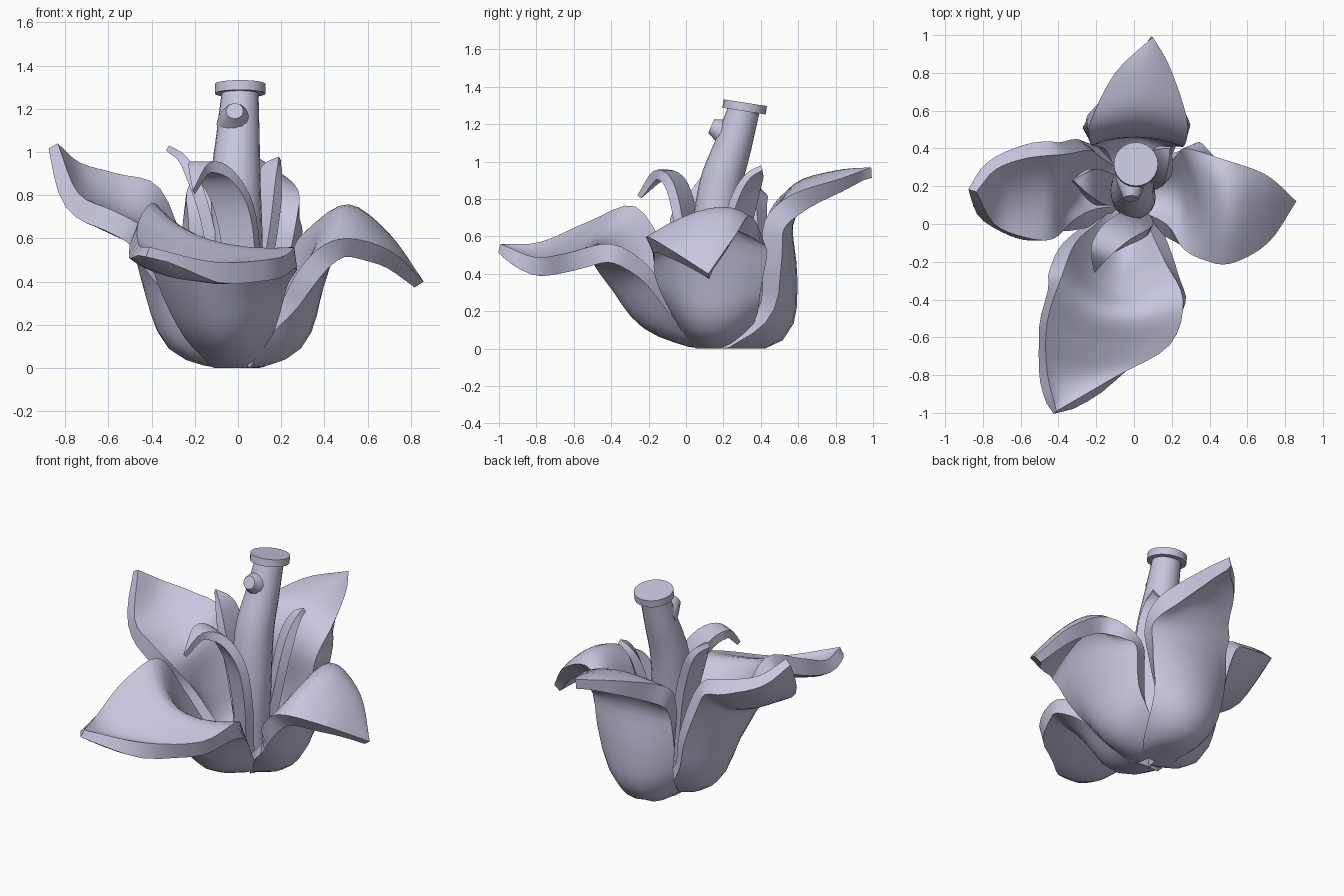
import bpy
import bmesh
from mathutils import Vector, Matrix

if "Cube" in bpy.data.objects:
    bpy.data.objects.remove(bpy.data.objects["Cube"])

lilac = bpy.data.materials.new("pale lilac")
lilac.use_nodes = True
lilac.diffuse_color = (0.58, 0.57, 0.74, 1)
lilac.node_tree.nodes["Principled BSDF"].inputs["Base Color"].default_value = lilac.diffuse_color


def resample(points, per_span):
    """Smooth curve through the guide points."""
    pts = [Vector(p) for p in points]
    pts = [pts[0] * 2 - pts[1]] + pts + [pts[-1] * 2 - pts[-2]]
    out = []
    for a, b, c, d in zip(pts, pts[1:], pts[2:], pts[3:]):
        for k in range(per_span):
            t = k / per_span
            out.append(b + (c - a) * t / 2 + (a * 2 - b * 5 + c * 4 - d) * t * t / 2
                       + (b * 3 - a - c * 3 + d) * t ** 3 / 2)
    return out + [pts[-2]]


def finish(name, bm):
    """Turn a bmesh into a smooth shaded object."""
    mesh = bpy.data.meshes.new(name)
    bm.to_mesh(mesh)
    bm.free()
    obj = bpy.data.objects.new(name, mesh)
    bpy.context.collection.objects.link(obj)
    mesh.materials.append(lilac)
    bpy.ops.object.select_all(action="DESELECT")
    obj.select_set(True)
    bpy.context.view_layer.objects.active = obj
    bpy.ops.object.shade_smooth_by_angle(angle=0.7)


def petal(name, left, middle, right, tip, thick=0.1, across=8):
    """Sheet lofted over three guide curves that meet at the tip, thickened outwards."""
    guides = [resample(g + [tip], 4) for g in (left, middle, right)]
    bm = bmesh.new()
    rows = []
    for a, m, b in zip(*guides):
        ctrl = m * 2 - (a + b) / 2
        row = []
        for j in range(across + 1):
            t = j / across
            row.append(bm.verts.new(a * (1 - t) ** 2 + ctrl * 2 * t * (1 - t) + b * t * t))
        rows.append(row)
    for r, s in zip(rows, rows[1:]):
        for j in range(across):
            bm.faces.new((r[j], r[j + 1], s[j + 1], s[j]))
    bmesh.ops.remove_doubles(bm, verts=bm.verts, dist=0.0005)
    bm.normal_update()

    # outer skin, thinner towards the tip
    end = Vector(tip)
    reach = thick * 4
    inner = list(bm.faces)
    rim = [e for e in bm.edges if e.is_boundary]
    outer = {}
    for v in list(bm.verts):
        depth = thick * (0.5 + 0.5 * min(1, (v.co - end).length / reach))
        co = v.co - v.normal * depth
        co.z = max(co.z, 0)
        outer[v] = bm.verts.new(co)
    for e in rim:
        a, b = e.verts
        bm.faces.new((a, b, outer[b], outer[a]))
    for f in inner:
        bm.faces.new([outer[v] for v in reversed(f.verts)])
    bmesh.ops.recalc_face_normals(bm, faces=bm.faces)
    finish(name, bm)


def leaf(name, path, side, width, tip):
    """Narrow inner leaf: guides offset sideways from one path."""
    side = Vector(side).normalized()
    taper = [width * w for w in (0.6, 0.9, 1, 0.9, 0.6)]
    mids = [Vector(p) for p in path]
    left = [p - side * w for p, w in zip(mids, taper)]
    right = [p + side * w for p, w in zip(mids, taper)]
    petal(name, left, mids, right, tip, thick=0.055, across=4)


def tube(name, path, radii, sides=20):
    """Round tube along a path with a radius at each guide point."""
    pts = resample(path, 4)
    rad = [r.x for r in resample([(r, 0, 0) for r in radii], 4)]
    bm = bmesh.new()
    rings = []
    for i, (p, r) in enumerate(zip(pts, rad)):
        along = pts[min(i + 1, len(pts) - 1)] - pts[max(i - 1, 0)]
        turn = Vector((0, 0, 1)).rotation_difference(along).to_matrix().to_4x4()
        ring = bmesh.ops.create_circle(bm, segments=sides, radius=r,
                                       matrix=Matrix.Translation(p) @ turn)
        rings.append(ring["verts"])
    for r, s in zip(rings, rings[1:]):
        for j in range(sides):
            k = (j + 1) % sides
            bm.faces.new((r[j], r[k], s[k], s[j]))
    bm.faces.new(rings[0])
    bm.faces.new(rings[-1])
    bmesh.ops.recalc_face_normals(bm, faces=bm.faces)
    finish(name, bm)


# four large outer petals
petal("front_petal",
      [(.03, .12, .08), (.1, -.06, .25), (.17, -.21, .45), (.26, -.4, .56), (.19, -.64, .51), (-.1, -.81, .49)],
      [(-.02, .12, .08), (-.06, -.17, .19), (-.1, -.34, .41), (-.12, -.47, .59), (-.2, -.64, .55), (-.32, -.82, .5)],
      [(-.07, .12, .08), (-.2, 0, .25), (-.31, -.1, .5), (-.38, -.27, .76), (-.46, -.52, .68), (-.46, -.78, .57)],
      (-.41, -.99, .56))
petal("left_petal",
      [(0, .22, .08), (.18, .32, .25), (.23, .37, .4), (.28, .4, .6), (.48, .34, .71), (.7, .26, .6)],
      [(0, .16, .08), (.22, .14, .16), (.3, .12, .4), (.38, .12, .65), (.52, .12, .75), (.7, .13, .62)],
      [(0, .08, .08), (.17, 0, .25), (.26, -.13, .42), (.37, -.19, .55), (.51, -.21, .6), (.71, -.1, .54)],
      (.86, .12, .4))
petal("back_petal",
      [(-.05, .15, .08), (-.14, .38, .2), (-.21, .41, .45), (-.23, .43, .69), (-.23, .54, .84), (-.1, .8, .94)],
      [(0, .15, .08), (0, .44, .13), (0, .48, .38), (.02, .46, .68), (.03, .58, .88), (.07, .8, .95)],
      [(.05, .15, .08), (.14, .38, .2), (.22, .41, .45), (.27, .42, .68), (.28, .56, .82), (.19, .83, .91)],
      (.1, .99, .97), thick=.115)
petal("right_petal",
      [(0, .1, .08), (-.2, .08, .25), (-.32, .02, .45), (-.43, -.08, .64), (-.58, -.07, .73), (-.74, 0, .81)],
      [(0, .17, .08), (-.25, .18, .16), (-.34, .17, .42), (-.4, .16, .67), (-.56, .16, .75), (-.72, .16, .85)],
      [(0, .24, .08), (-.17, .35, .25), (-.23, .39, .5), (-.36, .37, .83), (-.56, .35, .9), (-.73, .29, .95)],
      (-.835, .17, 1.04))

# small leaves around the stem
leaf("hooked_leaf", [(.03, .08, .15), (.03, .04, .5), (-.01, .01, .76), (-.1, -.05, .92), (-.18, -.15, .95)],
     (-1, .5, 0), .09, (-.21, -.26, .82))
leaf("right_leaf", [(-.04, .17, .2), (-.1, .18, .6), (-.15, .19, .8), (-.2, .21, .92), (-.25, .22, .99)],
     (0, 1, 0), .09, (-.32, .23, 1.03))
leaf("back_left_leaf", [(.03, .2, .2), (.08, .24, .55), (.1, .27, .72), (.12, .31, .85), (.15, .36, .94)],
     (1, -1, 0), .08, (.19, .4, .98))

# stem with side nub and round cap
tube("stem", [(0, .14, .12), (0, .14, .5), (-.01, .18, .85), (0, .25, 1.08), (.01, .31, 1.28)],
     (.1, .115, .115, .1, .085))
tube("stem_nub", [(-.015, .25, 1.13), (-.015, .19, 1.165), (-.015, .135, 1.19)], (.085, .065, .04), 12)
tube("stem_cap", [(.01, .31, 1.27), (.01, .317, 1.315)], (.117, .117), 24)
